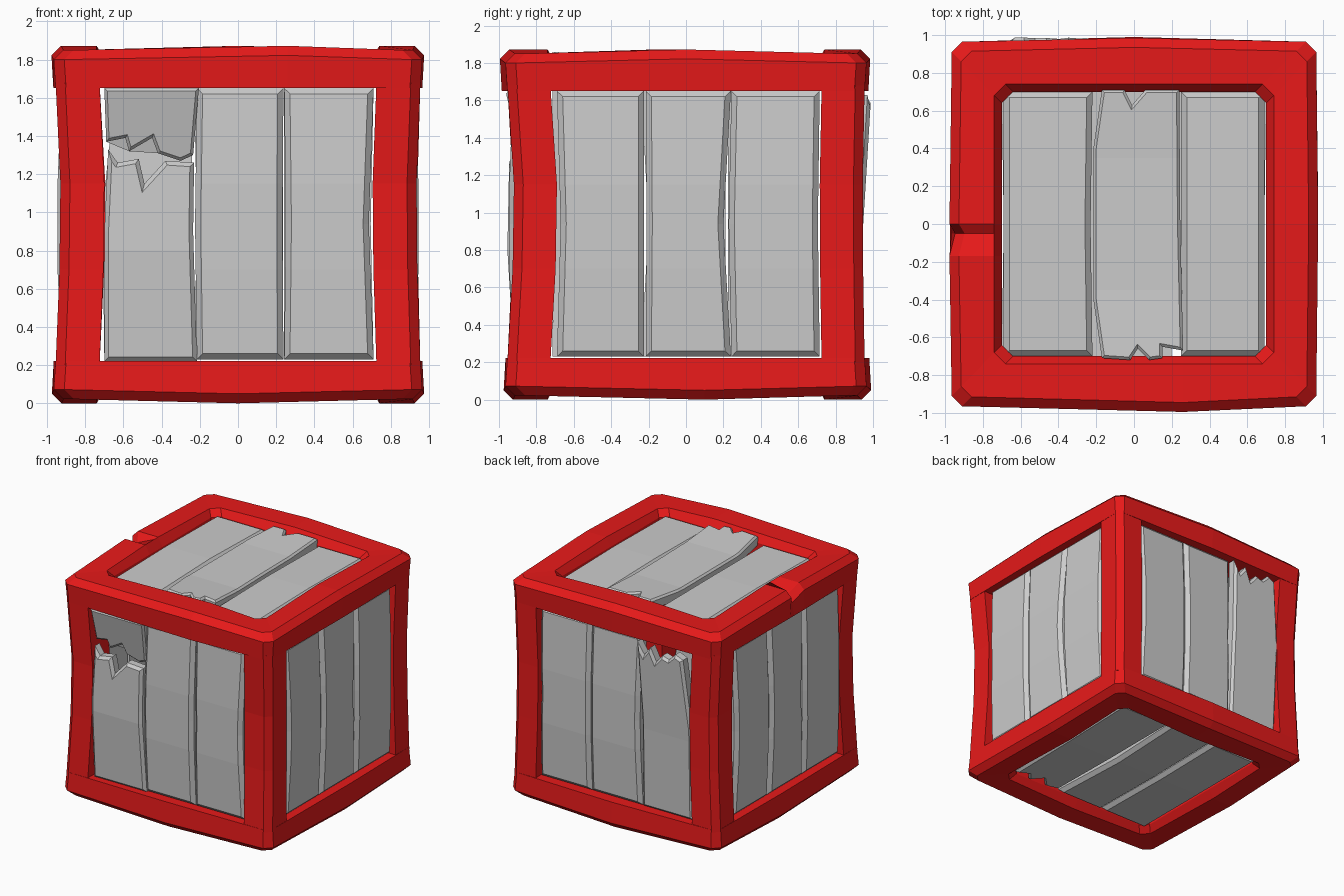
import bpy, bmesh
from mathutils import Vector, Matrix

if "Cube" in bpy.data.objects:
    bpy.data.objects.remove(bpy.data.objects["Cube"])

red = bpy.data.materials.new("red_paint")
red.diffuse_color = (0.8, 0.01, 0.01, 1)
red.use_nodes = True
red.node_tree.nodes["Principled BSDF"].inputs["Base Color"].default_value = red.diffuse_color


def finish(bm, name, mat=None):
    bmesh.ops.recalc_face_normals(bm, faces=bm.faces)
    me = bpy.data.meshes.new(name)
    bm.to_mesh(me)
    bm.free()
    ob = bpy.data.objects.new(name, me)
    bpy.context.collection.objects.link(ob)
    if mat:
        me.materials.append(mat)
    return ob


def loft(name, loops, closed):
    """Skin a list of equal-sized vertex loops."""
    bm = bmesh.new()
    rows = [[bm.verts.new(p) for p in loop] for loop in loops]
    n = len(rows[0])
    for i in range(len(rows) - (0 if closed else 1)):
        a, b = rows[i], rows[(i + 1) % len(rows)]
        for j in range(n):
            bm.faces.new((a[j], a[(j + 1) % n], b[(j + 1) % n], b[j]))
    if not closed:
        bm.faces.new(rows[0])
        bm.faces.new(rows[-1])
    return finish(bm, name, red)


# Top and bottom frames: chamfered section (radius, height) swept around a square
SECTION = [(0.70, 1.65), (0.955, 1.65), (0.965, 1.80), (0.915, 1.85), (0.74, 1.85), (0.70, 1.80)]
SIDES = [((0, -1), (1, 0)), ((1, 0), (0, 1)), ((0, 1), (-1, 0)), ((-1, 0), (0, -1))]


def ring(name, mids, flip):
    loops = []
    for (d, t), side in zip(SIDES, mids):
        for pos, bulge, notch in [(-1, 0, 0)] + side + [(1, 0, 0)]:
            loop = []
            for k, (r, z) in enumerate(SECTION):
                s = pos * (r - 0.055 if k not in (0, 4, 5) else r - 0.06) if abs(pos) == 1 else pos
                if k in (1, 2, 3):
                    r += bulge
                if k in (2, 3, 4) and abs(pos) < 1:
                    z += 0.022
                if notch and k in (2, 3):
                    z -= 0.07
                    r -= 0.03
                z = 1.872 - z if flip else z
                loop.append((d[0] * r + t[0] * s, d[1] * r + t[1] * s, z))
            loops.append(loop)
    loft(name, loops, True)


ring("top_frame", [[(0.26, 0.03, 0)], [(0.0, 0.01, 0)], [(0.0, 0.02, 0)],
                   [(0.0, 0.012, 0), (0.05, 0.012, 1), (0.17, 0.012, 0)]], False)
ring("bottom_frame", [[(0.0, 0.01, 0)], [(0.1, 0.01, 0)], [(0.0, 0.025, 0)], [(-0.1, 0.01, 0)]], True)

# Corner posts, pinched inward at mid height: (sx, sy, pinch x, pinch y)
for label, sx, sy, px, py in [("front_left", -1, -1, 0.025, 0.03), ("front_right", 1, -1, 0.02, 0.035),
                              ("back_right", 1, 1, 0.015, 0.01), ("back_left", -1, 1, 0.03, 0.01)]:
    loops = []
    for z, k in [(0.2, 0), (0.7, 0.8), (1.15, 1), (1.68, 0)]:
        i, o, c = 0.725, 0.955, 0.05
        prof = [(i, i), (o, i), (o, o - c), (o - c, o), (i, o)]
        loops.append([(sx * (x - px * k), sy * (y - py * k), z) for x, y in prof])
    loft(label + "_post", loops, False)


# Planks: outline in face coordinates, rim bevelled, bent by a (v, depth) profile
def face_matrix(u, v, n, origin=(0, 0, 0)):
    return Matrix((u, v, n)).transposed().to_4x4(), Vector(origin)


FRONT = face_matrix((1, 0, 0), (0, 0, 1), (0, -1, 0))
RIGHT = face_matrix((0, 1, 0), (0, 0, 1), (1, 0, 0))
BACK = face_matrix((-1, 0, 0), (0, 0, 1), (0, 1, 0))
LEFT = face_matrix((0, -1, 0), (0, 0, 1), (-1, 0, 0))
TOP = face_matrix((1, 0, 0), (0, 1, 0), (0, 0, 1), (0, 0, 0.935))
BOTTOM = face_matrix((-1, 0, 0), (0, 1, 0), (0, 0, -1), (0, 0, 0.935))


def depth_at(v, prof):
    for (a, da), (b, db) in zip(prof, prof[1:]):
        if v <= b or (b, db) == prof[-1]:
            return da + (db - da) * (v - a) / (b - a)


def plank(name, frame, outline, prof, rim=0.03, thick=0.08):
    bm = bmesh.new()
    back = [bm.verts.new((u, v, -thick)) for u, v in outline]
    front = [bm.verts.new((u, v, -rim)) for u, v in outline]
    n = len(outline)
    for j in range(n):
        k = (j + 1) % n
        bm.faces.new((back[j], back[k], front[k], front[j]))
    bm.faces.new(back[::-1])
    face = bm.faces.new(front)
    bm.normal_update()
    bmesh.ops.inset_region(bm, faces=[face], thickness=rim, depth=rim, use_even_offset=True)
    for v, _ in prof[1:-1]:
        bmesh.ops.bisect_plane(bm, geom=bm.verts[:] + bm.edges[:] + bm.faces[:],
                               plane_co=(0, v, 0), plane_no=(0, 1, 0))
    m, origin = frame
    for p in bm.verts:
        p.co.z += depth_at(p.co.y, prof)
        p.co = m @ p.co + origin
    bmesh.ops.triangulate(bm, faces=[f for f in bm.faces if len(f.verts) > 6])
    finish(bm, name)


def slat(u0, u1, v0, v1, w0=0.0, w1=0.0):
    vm = (v0 + v1) / 2
    return [(u0, v0), (u1, v0), (u1 + w1, vm), (u1, v1), (u0, v1), (u0 + w0, vm)]


BOW = [(0.23, 0.925), (0.7, 0.945), (1.15, 0.945), (1.65, 0.925)]
FLAT = [(-0.7, 0.875), (0.0, 0.885), (0.7, 0.875)]
V = (0.23, 1.65)
H = (-0.70, 0.70)

# Front planks, the left one snapped in two
plank("front_plank_middle", FRONT, slat(-0.215, 0.238, *V, -0.01, -0.005), BOW)
plank("front_plank_right", FRONT, slat(0.242, 0.71, *V, 0.008, -0.025), BOW)
plank("front_plank_lower", FRONT,
      [(-0.70, 0.22), (-0.215, 0.22), (-0.235, 0.9), (-0.23, 1.26), (-0.38, 1.27), (-0.49, 1.15),
       (-0.52, 1.28), (-0.63, 1.26), (-0.68, 1.33), (-0.70, 0.9)],
      [(0.22, 0.92), (0.8, 0.955), (1.3, 0.945)], 0.022)
plank("front_plank_upper", FRONT,
      [(-0.69, 1.37), (-0.59, 1.39), (-0.57, 1.32), (-0.45, 1.39), (-0.42, 1.31), (-0.30, 1.27),
       (-0.235, 1.30), (-0.205, 1.65), (-0.70, 1.65)],
      [(1.27, 0.875), (1.65, 0.965)], 0.015)

# Right and left planks
for side, frame in (("right", RIGHT), ("left", LEFT)):
    plank(side + "_plank_a", frame, slat(-0.69, -0.225, *V, 0.02, 0.0), BOW)
    plank(side + "_plank_b", frame, slat(-0.215, 0.24, *V, 0.005, -0.04), BOW)
    plank(side + "_plank_c", frame, slat(0.243, 0.715, *V, -0.015, -0.01), BOW)

# Back planks, one splintered at its upper end and sprung outward
plank("back_plank_a", BACK, slat(-0.71, -0.24, *V, 0.015, 0.0), BOW)
plank("back_plank_b", BACK, slat(-0.235, 0.23, *V, 0.0, -0.015), BOW)
plank("back_plank_splintered", BACK,
      [(0.24, 0.23), (0.70, 0.23), (0.71, 1.0), (0.65, 1.58), (0.58, 1.61), (0.52, 1.55),
       (0.46, 1.57), (0.40, 1.50), (0.35, 1.61), (0.29, 1.53), (0.23, 1.63), (0.25, 1.0)],
      [(0.23, 0.92), (0.9, 0.945), (1.3, 0.97), (1.63, 0.99)], 0.02)

# Top planks, the middle one splintered at both ends
plank("top_plank_left", TOP, slat(-0.69, -0.22, *H, 0.0, -0.01), FLAT)
plank("top_plank_right", TOP, slat(0.25, 0.69, *H, 0.0, 0.0), FLAT)
plank("top_plank_splintered", TOP,
      [(-0.17, -0.71), (-0.02, -0.72), (0.02, -0.66), (0.08, -0.72), (0.15, -0.71), (0.15, -0.65),
       (0.26, -0.67), (0.245, 0.0), (0.24, 0.71), (0.06, 0.71), (-0.01, 0.63), (-0.05, 0.71),
       (-0.17, 0.71), (-0.215, 0.40), (-0.215, -0.4)],
      [(-0.72, 0.925), (-0.35, 0.90), (0.35, 0.90), (0.71, 0.92)], 0.015)

# Bottom planks, one splintered at the front end
plank("bottom_plank_middle", BOTTOM, slat(-0.20, 0.24, *H, 0.02, 0.0), FLAT)
plank("bottom_plank_left", BOTTOM, slat(0.25, 0.70, *H, 0.0, -0.01), FLAT)
plank("bottom_plank_splintered", BOTTOM,
      [(-0.68, -0.67), (-0.58, -0.62), (-0.52, -0.69), (-0.44, -0.60), (-0.36, -0.68),
       (-0.24, -0.65), (-0.23, 0.0), (-0.22, 0.70), (-0.70, 0.70), (-0.69, 0.0)],
      [(-0.7, 0.885), (0.0, 0.885), (0.7, 0.875)], 0.018)
